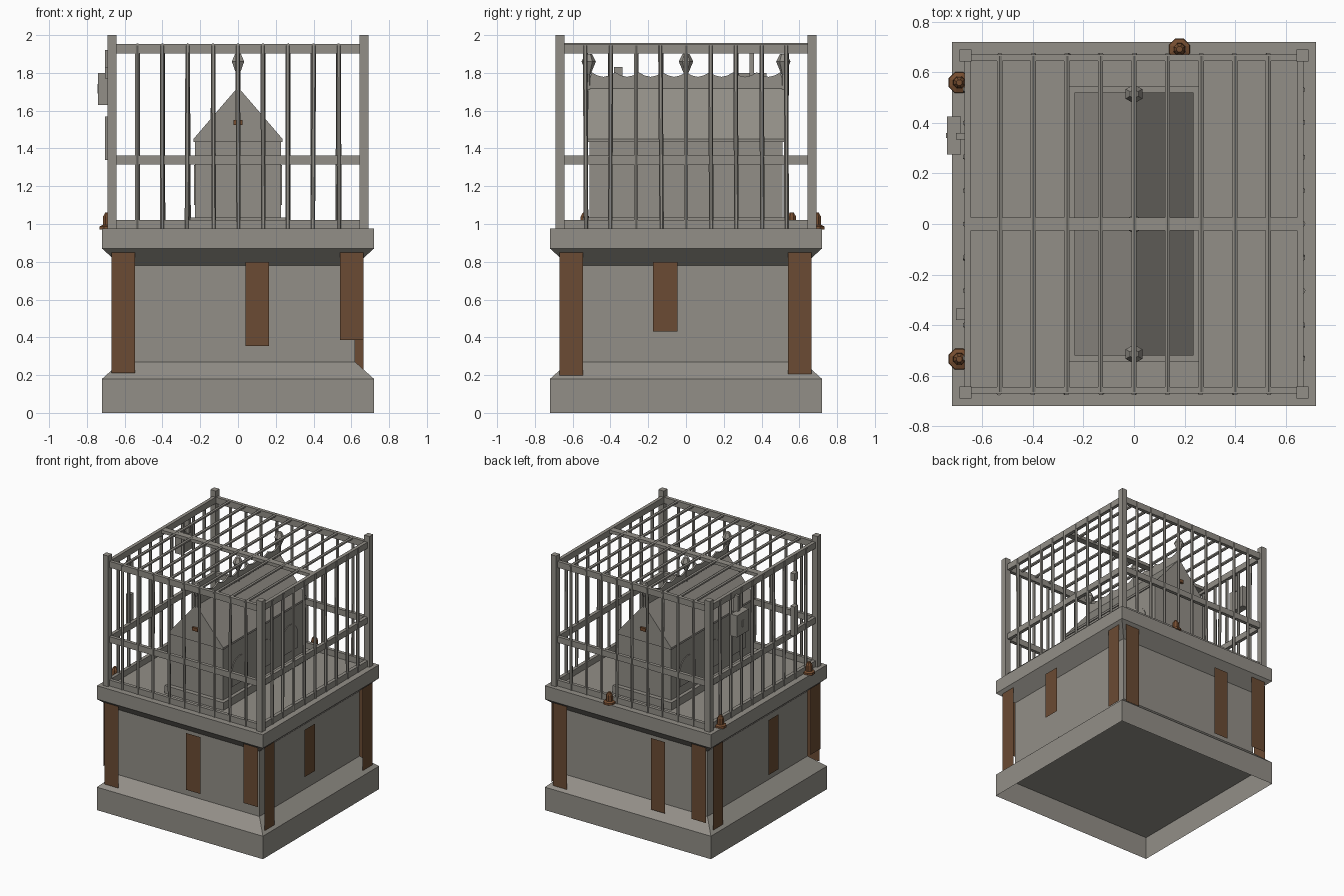
import bpy, bmesh, math, random
from mathutils import Vector, Matrix

if "Cube" in bpy.data.objects:
    bpy.data.objects.remove(bpy.data.objects["Cube"])

random.seed(4)


def material(name, rgb):
    m = bpy.data.materials.new(name)
    m.diffuse_color = (*rgb, 1)
    m.use_nodes = True
    m.node_tree.nodes["Principled BSDF"].inputs["Base Color"].default_value = m.diffuse_color
    return m


STONE = material("grey stone", (0.29, 0.275, 0.245))
RUST = material("rust brown", (0.145, 0.07, 0.033))
BOLT = material("bolt rust", (0.18, 0.075, 0.03))


def finish(bm, name, mat, fix=True):
    if fix:
        bmesh.ops.recalc_face_normals(bm, faces=bm.faces)
    me = bpy.data.meshes.new(name)
    bm.to_mesh(me)
    bm.free()
    me.materials.append(mat)
    ob = bpy.data.objects.new(name, me)
    bpy.context.collection.objects.link(ob)
    return ob


def add_box(bm, x0, x1, y0, y1, z0, z1):
    m = Matrix.Translation(((x0 + x1) / 2, (y0 + y1) / 2, (z0 + z1) / 2)) @ Matrix.Diagonal((x1 - x0, y1 - y0, z1 - z0, 1))
    bmesh.ops.create_cube(bm, size=1, matrix=m)


def add_rod(bm, a, b, r=0.012, n=6):
    a, b = Vector(a), Vector(b)
    d = b - a
    m = Matrix.Translation((a + b) / 2) @ d.to_track_quat('Z', 'Y').to_matrix().to_4x4()
    bmesh.ops.create_cone(bm, cap_ends=True, segments=n, radius1=r, radius2=r, depth=d.length, matrix=m)


def add_lathe(bm, profile, n, at=(0, 0, 0), turn=0.0, caps=True):
    rings = []
    for r, z in profile:
        rings.append([bm.verts.new((at[0] + r * math.cos(turn + 2 * math.pi * i / n),
                                    at[1] + r * math.sin(turn + 2 * math.pi * i / n), at[2] + z)) for i in range(n)])
    for a, b in zip(rings, rings[1:]):
        for i in range(n):
            j = (i + 1) % n
            bm.faces.new((a[i], a[j], b[j], b[i]))
    if caps:
        bm.faces.new(rings[0][::-1])
        bm.faces.new(rings[-1])


def add_prism(bm, pts, offset):
    # extrude a flat outline along an offset vector
    off = Vector(offset)
    a = [bm.verts.new(p) for p in pts]
    b = [bm.verts.new(Vector(p) + off) for p in pts]
    bm.faces.new(a)
    bm.faces.new(b[::-1])
    for i in range(len(a)):
        j = (i + 1) % len(a)
        bm.faces.new((a[j], a[i], b[i], b[j]))


def turned(k):
    return Matrix.Rotation(k * math.pi / 2, 4, 'Z')


S2 = math.sqrt(2)

# pedestal: open foot skirt, then sloped plinth, shaft and cap
bm = bmesh.new()
add_lathe(bm, [(0.72 * S2, 0), (0.72 * S2, 0.18)], 4, turn=math.pi / 4, caps=False)
finish(bm, "pedestal_foot", STONE, fix=False)
bm = bmesh.new()
add_lathe(bm, [(h * S2, z) for h, z in ((0.72, 0.18), (0.62, 0.27), (0.62, 0.78), (0.72, 0.87), (0.72, 0.975))],
          4, turn=math.pi / 4)
finish(bm, "pedestal_body", STONE, fix=False)

# rust streaks: flat sheets (start, end, bottom, top) along each side
streaks = {
    "front": [(-0.67, -0.545, 0.21, 0.85), (0.04, 0.165, 0.355, 0.80), (0.54, 0.665, 0.385, 0.85)],
    "right": [(-0.67, -0.545, 0.195, 0.85), (-0.175, -0.045, 0.43, 0.80), (0.54, 0.665, 0.205, 0.85)],
    "back": [(-0.665, -0.54, 0.20, 0.85), (0.185, 0.31, 0.24, 0.80), (0.54, 0.665, 0.26, 0.85)],
    "left": [(-0.665, -0.54, 0.20, 0.85), (0.02, 0.145, 0.37, 0.80), (0.54, 0.665, 0.33, 0.85)],
}
for k, (side, rows) in enumerate(streaks.items()):
    bm = bmesh.new()
    for u0, u1, z0, z1 in rows:
        bm.faces.new([bm.verts.new(p) for p in ((u0, -0.70, z0), (u1, -0.70, z0), (u1, -0.70, z1), (u0, -0.70, z1))])
    bm.transform(turned(k))
    finish(bm, side + "_rust_streaks", RUST, fix=False)

# cage: corner posts
bm = bmesh.new()
for sx in (-0.667, 0.667):
    for sy in (-0.667, 0.667):
        add_box(bm, sx - 0.023, sx + 0.023, sy - 0.023, sy + 0.023, 0.975, 2.0)
finish(bm, "cage_corner_posts", STONE)

# cage: rails and upright bars on the four sides
SPOTS = [-0.532 + 0.133 * i for i in range(9)]
for k, side in enumerate(streaks):
    bm = bmesh.new()
    for z0, z1 in ((0.975, 1.022), (1.315, 1.362), (1.903, 1.952)):
        add_box(bm, -0.65, 0.65, -0.672, -0.645, z0, z1)
    bm.transform(turned(k))
    finish(bm, side + "_cage_rails", STONE)
    bm = bmesh.new()
    for u in SPOTS:
        add_rod(bm, (u + random.uniform(-.005, .005), -0.667, 0.975), (u + random.uniform(-.003, .003), -0.667, 1.945))
    bm.transform(turned(k))
    finish(bm, side + "_cage_bars", STONE)

# cage roof
bm = bmesh.new()
for u in SPOTS:
    add_rod(bm, (u, -0.665, 1.945), (u, 0.665, 1.945))
finish(bm, "cage_roof_bars", STONE)
bm = bmesh.new()
add_box(bm, -0.66, 0.66, -0.025, 0.025, 1.925, 1.95)
finish(bm, "cage_roof_crossbar", STONE)

# lock box, hasp and hinges on the left side
bm = bmesh.new()
add_box(bm, -0.74, -0.685, 0.275, 0.425, 1.63, 1.80)
add_box(bm, -0.705, -0.66, 0.335, 0.36, 1.78, 1.92)
finish(bm, "lock_box", STONE)
bm = bmesh.new()
add_box(bm, -0.745, -0.739, 0.34, 0.36, 1.69, 1.74)
finish(bm, "keyhole_plate", STONE)
bm = bmesh.new()
for z0, z1 in ((1.34, 1.57), (1.77, 1.83)):
    add_box(bm, -0.705, -0.67, -0.38, -0.335, z0, z1)
finish(bm, "door_hinges", STONE)

# chapel shrine: plinth, then walls with gabled roof
bm = bmesh.new()
add_box(bm, -0.255, 0.255, -0.545, 0.545, 0.975, 1.035)
finish(bm, "shrine_plinth", STONE)
bm = bmesh.new()
add_box(bm, -0.228, 0.228, -0.51, 0.51, 1.035, 1.44)
finish(bm, "shrine_walls", STONE)
bm = bmesh.new()
add_prism(bm, [(-0.236, -0.52, 1.435), (0.236, -0.52, 1.435), (0.236, -0.52, 1.45), (0, -0.52, 1.725),
               (-0.236, -0.52, 1.45)], (0, 1.04, 0))
finish(bm, "shrine_roof", STONE)

# arched niches as thin plates
for s, side in ((1, "right"), (-1, "left")):
    bm = bmesh.new()
    for c in (-0.31, 0, 0.31):
        pts = [(s * 0.226, c - 0.098, 1.10), (s * 0.226, c + 0.098, 1.10)]
        for i in range(11):
            a = math.pi * i / 10
            pts.append((s * 0.226, c + 0.098 * math.cos(a), 1.212 + 0.10 * math.sin(a)))
        add_prism(bm, pts, (s * 0.008, 0, 0))
    finish(bm, side + "_arched_niches", STONE)

# scalloped ridge crest
bm = bmesh.new()
pts = [(-0.006, 0.515, 1.70), (-0.006, -0.515, 1.70), (-0.006, -0.515, 1.745)]
for i in range(33):
    pts.append((-0.006, -0.5 + i / 32, 1.803 - 0.024 * abs(math.sin(math.pi * i / 4))))
pts.append((-0.006, 0.515, 1.745))
add_prism(bm, pts, (0.012, 0, 0))
finish(bm, "ridge_crest", STONE)

# ridge finials
bm = bmesh.new()
for y in (-0.515, 0, 0.515):
    add_lathe(bm, [(0.012, 1.70), (0.009, 1.79), (0.038, 1.86), (0.018, 1.90)], 6, (0, y, 0), math.pi / 6)
finish(bm, "ridge_finials", STONE)

# gable studs
bm = bmesh.new()
for y in (-0.525, 0.525):
    add_box(bm, -0.024, 0.024, y - 0.012, y + 0.012, 1.525, 1.55)
finish(bm, "gable_studs", BOLT)

# rusty bolts on the cap edge
bm = bmesh.new()
for x, y in ((-0.692, 0.56), (-0.692, -0.535), (0.18, 0.692)):
    add_lathe(bm, [(0.045, 0.972), (0.043, 0.988), (0.026, 0.995), (0.024, 1.04), (0.012, 1.06)], 8, (x, y, 0), math.pi / 8)
finish(bm, "rusty_bolts", BOLT)
